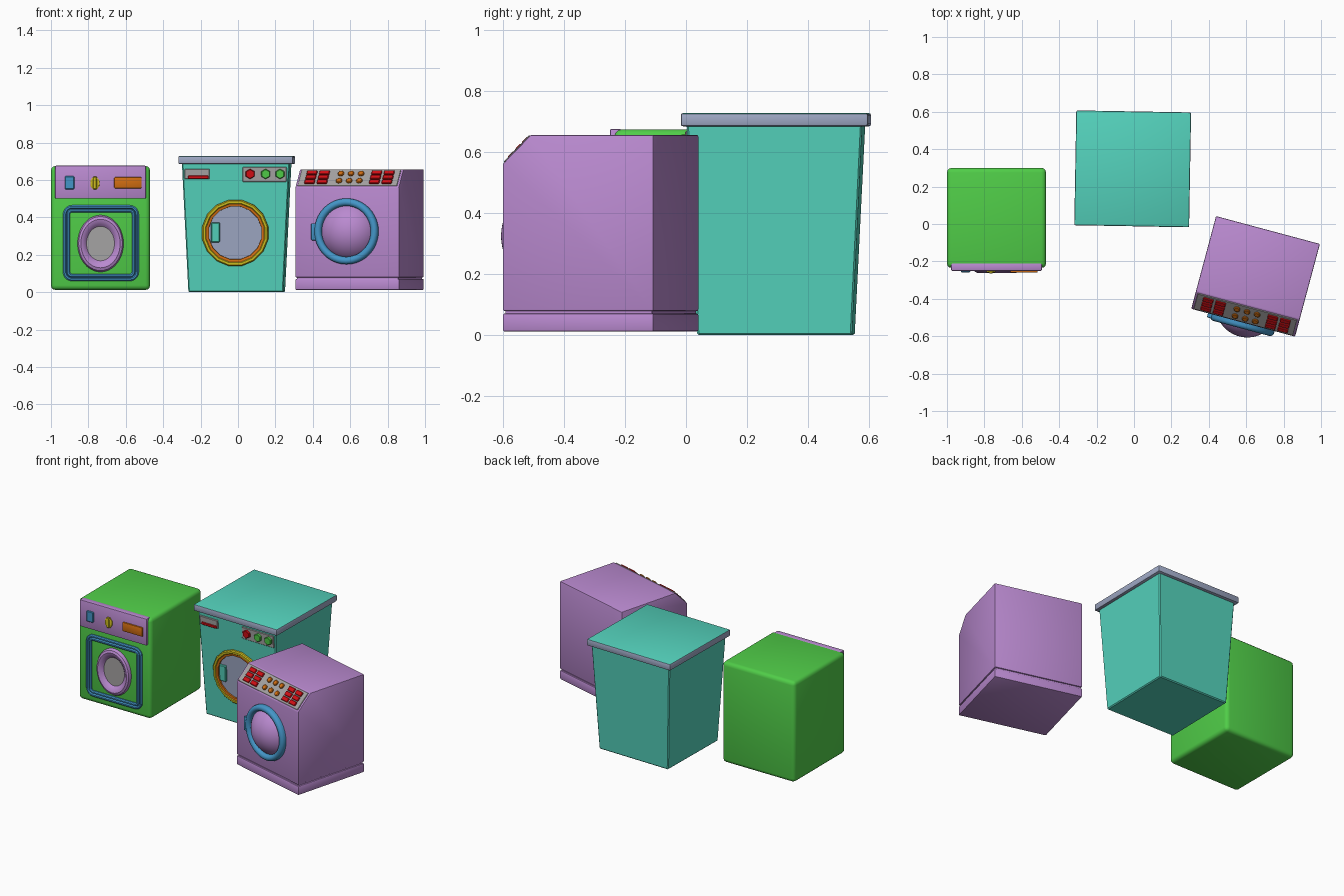
import bpy, bmesh, math
from mathutils import Matrix

if "Cube" in bpy.data.objects:
    bpy.data.objects.remove(bpy.data.objects["Cube"])

T = Matrix.Translation


def material(name, r, g, b):
    m = bpy.data.materials.new(name)
    lin = [((c / 255 + 0.055) / 1.055) ** 2.4 for c in (r, g, b)]
    m.diffuse_color = (*lin, 1)
    m.use_nodes = True
    m.node_tree.nodes["Principled BSDF"].inputs["Base Color"].default_value = m.diffuse_color
    return m


GREEN = material("green", 80, 205, 72)
LILAC = material("lilac", 186, 138, 208)
BLUE = material("blue", 68, 150, 200)
YELLOW = material("yellow", 208, 190, 30)
ORANGE = material("orange", 210, 110, 18)
TEAL = material("teal", 84, 210, 188)
SLATE = material("slate", 158, 168, 196)
RED = material("red", 212, 14, 20)
GREY = material("grey", 165, 163, 163)


def finish(name, bm, mats, frame):
    bmesh.ops.recalc_face_normals(bm, faces=bm.faces)
    me = bpy.data.meshes.new(name)
    bm.to_mesh(me)
    bm.free()
    for m in mats:
        me.materials.append(m)
    me.shade_smooth()
    me.set_sharp_from_angle(angle=math.radians(32))
    ob = bpy.data.objects.new(name, me)
    ob.matrix_world = frame
    bpy.context.collection.objects.link(ob)
    return ob


def bevel(bm, width, seg):
    if width:
        bmesh.ops.bevel(bm, geom=bm.edges[:], offset=width, segments=seg,
                        profile=0.5, affect='EDGES')


def box(name, frame, mat, lo, hi, bev=0.0, seg=1, taper=1.0):
    """Box between two corners; taper scales the top in x and y."""
    bm = bmesh.new()
    bmesh.ops.create_cube(bm, size=1)
    for v in bm.verts:
        k = taper if v.co.z > 0 else 1
        for i in range(3):
            f = v.co[i] * (k if i < 2 else 1)
            v.co[i] = (lo[i] + hi[i]) / 2 + f * (hi[i] - lo[i])
    bevel(bm, bev, seg)
    return finish(name, bm, [mat], frame)


def ellipse(rx, rz, n, turn=0.0):
    def outline(inset):
        k = 1 - inset / rx
        return [(rx * k * math.cos(a), rz * k * math.sin(a))
                for a in (2 * math.pi * i / n + turn for i in range(n))]
    return outline


def rounded_square(h, r, n=5):
    def outline(inset):
        pts = []
        for q in range(4):
            a0 = q * math.pi / 2
            cx = (h - r) * (1 if q in (0, 3) else -1)
            cz = (h - r) * (1 if q < 2 else -1)
            for i in range(n + 1):
                a = a0 + math.pi / 2 * i / n
                rr = r - inset
                pts.append((cx + rr * math.cos(a), cz + rr * math.sin(a)))
        return pts
    return outline


def stack(name, frame, mat, at, outline, steps, cap=True):
    """Bridge outlines at (inset, height out of the front face)."""
    bm = bmesh.new()
    rings = [[bm.verts.new((at[0] + x, -d, at[1] + z)) for x, z in outline(i)]
             for i, d in steps]
    n = len(rings[0])
    for a, b in zip(rings, rings[1:]):
        for i in range(n):
            j = (i + 1) % n
            bm.faces.new((a[i], a[j], b[j], b[i]))
    if cap:
        bm.faces.new(rings[-1])
    ob = finish(name, bm, [mat], frame)
    return ob


# ---------- Green washer ----------
G = T((-0.735, 0, 0))
box("green_body", G, GREEN, (-0.265, -0.235, 0.012), (0.265, 0.30, 0.675), 0.025, 3)
box("green_control_panel", G, LILAC, (-0.243, -0.25, 0.50), (0.243, -0.21, 0.676), 0.006, 2)
GP = G @ T((0, -0.25, 0))
box("panel_blue_switch", GP, BLUE, (-0.19, -0.008, 0.55), (-0.14, 0.005, 0.62), 0.004)
stack("panel_yellow_knob", GP, YELLOW, (-0.03, 0.582), ellipse(0.027, 0.036, 8, math.pi / 8),
      [(0, -0.005), (0, 0.006), (0.004, 0.009)])
box("panel_yellow_grip", GP, YELLOW, (-0.041, -0.015, 0.55), (-0.019, 0, 0.618), 0.004)
box("panel_orange_button", GP, ORANGE, (0.073, -0.01, 0.555), (0.22, 0.005, 0.615), 0.006, 2)

# Door frame with a grooved double rim, then the oval porthole
GF = G @ T((0, -0.235, 0))
stack("green_door_frame", GF, BLUE, (0.002, 0.262), rounded_square(0.203, 0.05),
      [(0, -0.005), (0, 0.008), (0.006, 0.014), (0.014, 0.014), (0.019, 0.005),
       (0.024, 0.014), (0.032, 0.014), (0.038, 0.008), (0.038, -0.005)], cap=False)
stack("green_porthole_ring", GF, LILAC, (0, 0.26), ellipse(0.123, 0.152, 40),
      [(0, -0.005), (0, 0.008), (0.006, 0.02), (0.018, 0.026), (0.03, 0.022),
       (0.042, 0.01), (0.05, 0.001), (0.05, -0.005)], cap=False)
stack("green_porthole_glass", GF, GREY, (0, 0.26), ellipse(0.08, 0.099, 40),
      [(0, 0), (0, 0.003)])

# ---------- Teal washer ----------
B = T((-0.007, 0.295, 0)) @ Matrix.Rotation(math.radians(-1), 4, 'Z')
box("teal_body", B, TEAL, (-0.254, -0.254, 0), (0.254, 0.254, 0.69), 0.006, 1, taper=1.134)
lid = box("teal_lid", B, SLATE, (-0.307, -0.307, 0.685), (0.307, 0.307, 0.728), 0.007, 2)
lid.data.materials.append(TEAL)
for p in lid.data.polygons:
    if p.normal.z > 0.9:
        p.material_index = 1

# Front details follow the leaning front face
BF = B @ T((0, -0.271, 0.34)) @ Matrix.Rotation(0.0496, 4, 'X')
D = (-0.003, -0.023)
stack("teal_door_rim", BF, YELLOW, D, ellipse(0.18, 0.18, 16, math.pi / 16),
      [(0, -0.004), (0, 0.012), (0.006, 0.018), (0.018, 0.018), (0.024, 0.012)], cap=False)
stack("teal_door_inner_rim", BF, ORANGE, D, ellipse(0.158, 0.158, 16, math.pi / 16),
      [(0, 0.0), (0, 0.014), (0.014, 0.012), (0.015, 0.0)], cap=False)
stack("teal_door_glass", BF, SLATE, D, ellipse(0.146, 0.146, 16, math.pi / 16),
      [(0, 0), (0, 0.003)])
box("teal_door_handle", BF, TEAL, (-0.132, -0.018, -0.073), (-0.085, 0, 0.033), 0.004)
box("detergent_drawer", BF, GREY, (-0.273, -0.008, 0.265), (-0.14, 0.005, 0.32), 0.003)
box("drawer_red_pull", BF, RED, (-0.256, -0.014, 0.266), (-0.146, 0, 0.284), 0.003)
box("teal_knob_panel", BF, GREY, (0.037, -0.006, 0.25), (0.272, 0.005, 0.33), 0.003)
for i, (x, m) in enumerate(((0.077, RED), (0.16, GREEN), (0.237, GREEN))):
    stack("teal_knob_%d" % (i + 1), BF, m, (x, 0.293), ellipse(0.027, 0.027, 6, math.pi / 6),
          [(0, 0), (0, 0.018), (0.004, 0.021)])

# ---------- Lilac washer ----------
L = T((0.65, -0.28, 0)) @ Matrix.Rotation(math.radians(-15), 4, 'Z')
W, DP = 0.2875, 0.2565
bm = bmesh.new()
side = [(-DP, 0.079), (-DP, 0.562), (-DP + 0.095, 0.657), (DP, 0.657), (DP, 0.079)]
face = bm.faces.new([bm.verts.new((-W, y, z)) for y, z in side])
ext = bmesh.ops.extrude_face_region(bm, geom=[face])["geom"]
for v in ext:
    if isinstance(v, bmesh.types.BMVert):
        v.co.x = W
bmesh.ops.recalc_face_normals(bm, faces=bm.faces)
bevel(bm, 0.006, 2)
finish("lilac_body", bm, [LILAC], L)
box("lilac_seam", L, LILAC, (-W + 0.008, -DP + 0.008, 0.06), (W - 0.008, DP - 0.008, 0.09))
box("lilac_base", L, LILAC, (-W, -DP, 0.012), (W, DP, 0.071), 0.006, 2)

# Sloped control panel with rows of buttons
LP = L @ T((0, -DP + 0.0475, 0.6095)) @ Matrix.Rotation(math.radians(-45), 4, 'X')
box("lilac_control_panel", LP, GREY, (-0.275, -0.005, -0.061), (0.275, 0.004, 0.061), 0.002)
for c, x in enumerate((-0.212, -0.143, 0.146, 0.215)):
    for r in range(3):
        z = 0.034 * (r - 1)
        box("red_button_%d_%d" % (c + 1, r + 1), LP, RED,
            (x - 0.028, -0.013, z - 0.014), (x + 0.028, 0, z + 0.014), 0.003)
for c in range(3):
    for r in range(2):
        stack("orange_button_%d_%d" % (c + 1, r + 1), LP, ORANGE,
              (0.005 + 0.056 * (c - 1), 0.027 * (2 * r - 1)), ellipse(0.017, 0.017, 12),
              [(0, 0), (0, 0.011), (0.004, 0.014)])

# Round door: blue ring, hinge tab and bulging dome
LF = L @ T((0, -DP, 0))
C = (-0.002, 0.325)
arc = [math.pi * i / 8 for i in range(9)]
stack("lilac_door_ring", LF, BLUE, C, ellipse(0.176, 0.176, 48),
      [(0, -0.005)] + [(0.02 - 0.02 * math.cos(a), 0.012 + 0.02 * math.sin(a)) for a in arc]
      + [(0.04, -0.005)], cap=False)
R, H = 0.142, 0.076
RC = (R * R + H * H) / (2 * H)
A = math.asin(R / RC)
stack("lilac_door_dome", LF, LILAC, C, ellipse(R, R, 48),
      [(R - RC * math.sin(A * (1 - i / 12.2)), RC * math.cos(A * (1 - i / 12.2)) - RC + H)
       for i in range(13)])
box("lilac_door_handle", LF, BLUE, (-0.195, -0.022, 0.277), (-0.155, 0.003, 0.368), 0.006, 2)
